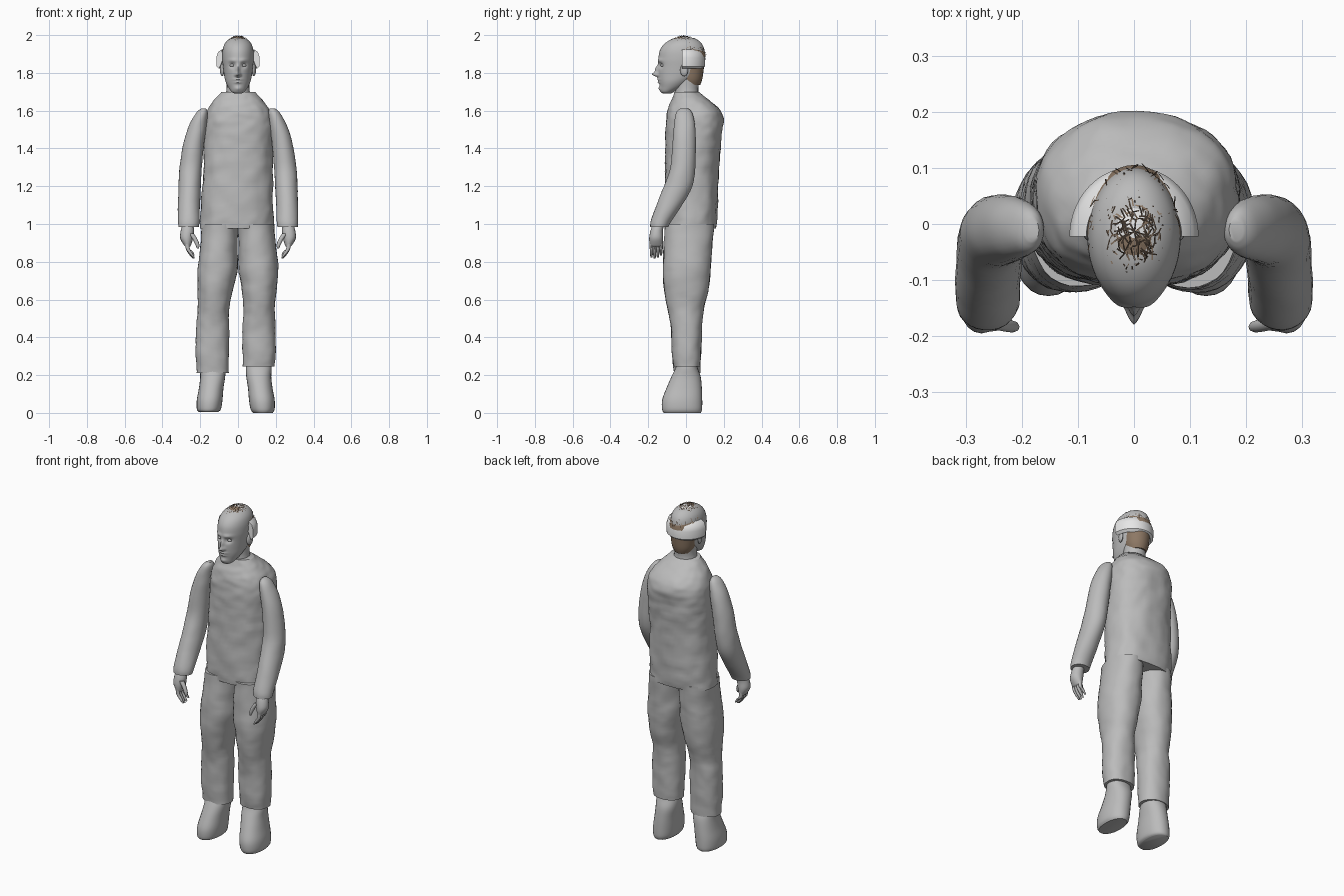
import bpy, bmesh, math, random
from mathutils import Vector, noise

random.seed(4)
if "Cube" in bpy.data.objects:
    bpy.data.objects.remove(bpy.data.objects["Cube"])


def material(name, r, g, b):
    m = bpy.data.materials.new(name)
    m.use_nodes = True
    m.diffuse_color = (r, g, b, 1)
    m.node_tree.nodes["Principled BSDF"].inputs["Base Color"].default_value = (r, g, b, 1)
    return m


GREY = material("plain grey", 0.5, 0.5, 0.5)
WHITE = material("pale band", 0.8, 0.8, 0.8)
BROWN = material("brown hair", 0.27, 0.19, 0.13)
DARK = material("dark hair", 0.05, 0.035, 0.025)


def finish(name, bm, mats, angle=50):
    bmesh.ops.recalc_face_normals(bm, faces=bm.faces)
    me = bpy.data.meshes.new(name)
    bm.to_mesh(me)
    bm.free()
    ob = bpy.data.objects.new(name, me)
    bpy.context.collection.objects.link(ob)
    for m in mats:
        me.materials.append(m)
    bpy.ops.object.select_all(action='DESELECT')
    ob.select_set(True)
    bpy.context.view_layer.objects.active = ob
    bpy.ops.object.shade_smooth_by_angle(angle=math.radians(angle))
    return ob


def spline(rows, steps):
    """Smooth interpolation through profile rows."""
    out = []
    for i in range(len(rows) - 1):
        a, b, c, d = (rows[max(0, min(len(rows) - 1, i + k))] for k in (-1, 0, 1, 2))
        for s in range(steps):
            t = s / steps
            out.append([0.5 * (2 * q + (r - p) * t + (2 * p - 5 * q + 4 * r - w) * t * t
                               + (3 * q - p - 3 * r + w) * t ** 3)
                        for p, q, r, w in zip(a, b, c, d)])
    return out + [list(rows[-1])]


def loft(name, rows, sides=28, steps=4, power=2.0, lumps=0.0, mat=GREY, side=1, shape=None):
    """Skin over rings given as (z, centre x, centre y, radius x, radius y)."""
    bm = bmesh.new()
    rings = []
    for z, cx, cy, rx, ry in spline(rows, steps):
        ring = []
        for k in range(sides):
            a = math.tau * k / sides
            c, s = math.cos(a), math.sin(a)
            x = math.copysign(abs(c) ** (2 / power), c) * rx
            y = math.copysign(abs(s) ** (2 / power), s) * ry
            p = Vector((side * (cx + x), cy + y, z))
            if shape:
                shape(p)
            if lumps:
                n = noise.noise(p * 13) + 0.6 * noise.noise(p * 30)
                p += Vector((side * c, s, 0)) * n * lumps
            ring.append(bm.verts.new(p))
        rings.append(ring)
    for a, b in zip(rings, rings[1:]):
        for k in range(sides):
            j = (k + 1) % sides
            bm.faces.new((a[k], a[j], b[j], b[k]))
    bm.faces.new(rings[0])
    bm.faces.new(rings[-1])
    return finish(name, bm, [mat])


def ellipsoid(name, centre, radii, mat=GREY, tilt=0):
    bm = bmesh.new()
    bmesh.ops.create_uvsphere(bm, u_segments=16, v_segments=10, radius=1)
    bmesh.ops.scale(bm, vec=radii, verts=bm.verts)
    ob = finish(name, bm, [mat])
    ob.location = centre
    ob.rotation_euler.z = tilt
    return ob


# Jacket body
loft("jacket_body", [
    (0.975, -0.005, 0.025, 0.195, 0.135), (1.1, -0.005, 0.028, 0.19, 0.14),
    (1.3, 0, 0.032, 0.185, 0.143), (1.45, 0.003, 0.04, 0.185, 0.148),
    (1.55, 0.005, 0.046, 0.18, 0.152), (1.61, 0.004, 0.04, 0.16, 0.135),
    (1.66, 0, 0.02, 0.125, 0.095), (1.7, 0, 0.003, 0.088, 0.064)],
    sides=56, steps=8, power=2.3, lumps=0.006)

for side, label in ((1, "left"), (-1, "right")):
    # Sleeve, bent forward at the elbow
    loft(label + "_sleeve", [
        (1.612, 0.182, -0.01, 0.012, 0.02), (1.59, 0.19, -0.01, 0.03, 0.042),
        (1.52, 0.213, -0.008, 0.047, 0.056), (1.42, 0.235, -0.01, 0.055, 0.062),
        (1.3, 0.25, -0.017, 0.059, 0.066), (1.2, 0.256, -0.042, 0.059, 0.076),
        (1.1, 0.26, -0.088, 0.058, 0.068), (1.02, 0.261, -0.13, 0.057, 0.056),
        (0.985, 0.262, -0.142, 0.054, 0.048)],
        sides=26, lumps=0.002, side=side)
    # Hand with curled fingers and thumb
    loft(label + "_palm", [
        (1.0, 0.265, -0.145, 0.028, 0.03), (0.965, 0.268, -0.155, 0.035, 0.033),
        (0.925, 0.272, -0.158, 0.034, 0.037), (0.89, 0.268, -0.158, 0.02, 0.034),
        (0.88, 0.266, -0.158, 0.012, 0.028)], sides=16, side=side)
    for i in range(4):
        y = -0.183 + i * 0.017
        drop = (0.005, 0, 0.004, 0.016)[i]
        loft(f"{label}_finger_{i + 1}", [
            (0.91, 0.27, y, 0.012, 0.01), (0.87, 0.266, y, 0.011, 0.009),
            (0.84 + drop, 0.25, y, 0.01, 0.008), (0.818 + drop, 0.234, y, 0.005, 0.005)],
            sides=8, side=side)
    loft(label + "_thumb", [
        (0.95, 0.25, -0.175, 0.016, 0.013), (0.92, 0.228, -0.18, 0.013, 0.012),
        (0.89, 0.215, -0.183, 0.011, 0.01), (0.87, 0.212, -0.184, 0.005, 0.005)],
        sides=8, side=side)

    # Trouser leg and boot, the right one set slightly wider and lower
    out = 0.0 if side > 0 else 0.024
    low = 0.245 if side > 0 else 0.21
    loft(label + "_trouser_leg", [
        (low, 0.11 + out, 0.005, 0.084, 0.07), (0.32, 0.112 + out, 0.003, 0.088, 0.078),
        (0.45, 0.11 + out, 0.002, 0.087, 0.083), (0.55, 0.11 + out * 0.8, -0.002, 0.083, 0.095),
        (0.65, 0.112 + out * 0.4, 0.002, 0.092, 0.117), (0.76, 0.108, 0.005, 0.106, 0.126),
        (0.86, 0.102, 0.01, 0.1, 0.128), (1.0, 0.096, 0.018, 0.094, 0.13)],
        sides=36, steps=6, power=2.2, lumps=0.004, side=side)
    loft(label + "_boot", [
        (0.0 if side > 0 else 0.006, 0.132 + out, -0.02, 0.052, 0.098),
        (0.02, 0.13 + out, -0.021, 0.064, 0.106), (0.07, 0.126 + out, -0.02, 0.068, 0.106),
        (0.13, 0.118 + out, -0.01, 0.065, 0.094), (0.19, 0.11 + out, 0.0, 0.066, 0.078),
        (0.24, 0.11 + out, 0.003, 0.068, 0.058), (0.28, 0.11 + out, 0.003, 0.06, 0.05)],
        sides=28, power=2.2, side=side)

# Neck and head
loft("neck", [(1.67, 0, 0.005, 0.07, 0.066), (1.72, 0, 0.003, 0.06, 0.062),
              (1.8, 0, 0.01, 0.062, 0.07)], sides=24)


def face_shape(p):
    """Press eye sockets and raise the nose, lips, brow and chin."""
    def bump(x, z, wx, wz):
        return math.exp(-((abs(p.x) - x) / wx) ** 2 - ((p.z - z) / wz) ** 2)
    if p.y < -0.06:
        p.y += 0.014 * bump(0.03, 1.84, 0.015, 0.013)
        p.y -= 0.007 * bump(0.028, 1.866, 0.022, 0.009)
        p.y -= 0.030 * bump(0, 1.792, 0.011, 0.012) + 0.017 * bump(0, 1.818, 0.009, 0.02)
        p.y -= 0.008 * bump(0.012, 1.789, 0.006, 0.007)
        p.y -= 0.008 * bump(0, 1.765, 0.022, 0.006) + 0.008 * bump(0, 1.75, 0.018, 0.006)
        p.y -= 0.008 * bump(0, 1.717, 0.02, 0.012)


loft("head", [
    (1.69, 0, -0.1, 0.018, 0.02), (1.7, 0, -0.098, 0.034, 0.036),
    (1.725, 0, -0.075, 0.052, 0.063), (1.755, 0, -0.055, 0.066, 0.088),
    (1.79, 0, -0.034, 0.074, 0.113), (1.83, 0, -0.026, 0.079, 0.121),
    (1.875, 0, -0.023, 0.083, 0.123), (1.92, 0, -0.02, 0.081, 0.118),
    (1.955, 0, -0.015, 0.07, 0.098), (1.98, 0, -0.01, 0.045, 0.062),
    (1.988, 0, -0.008, 0.012, 0.018)], sides=96, steps=7, shape=face_shape)

for side, label in ((1, "left"), (-1, "right")):
    ellipsoid(label + "_eyeball", (side * 0.031, -0.123, 1.84), (0.013, 0.012, 0.008))
    ellipsoid(label + "_ear", (side * 0.084, -0.01, 1.815), (0.01, 0.022, 0.033), tilt=side * -0.3)

# Pale half band wrapping the back of the head
bm = bmesh.new()
profile = ((0.1, 1.822), (0.114, 1.835), (0.115, 1.88), (0.106, 1.91), (0.085, 1.925), (0.08, 1.87))
rings = []
for k in range(33):
    a = math.pi * k / 32
    rings.append([bm.verts.new((r * math.cos(a), -0.022 + r * 1.08 * math.sin(a), z))
                  for r, z in profile])
for a, b in zip(rings, rings[1:]):
    for k in range(len(profile)):
        j = (k + 1) % len(profile)
        bm.faces.new((a[k], a[j], b[j], b[k]))
bm.faces.new(rings[0])
bm.faces.new(rings[-1])
finish("head_band", bm, [WHITE], 40)


def scalp(az, el, lift=1.0):
    """Point on the scalp from an azimuth and elevation."""
    return Vector((0.088 * lift * math.cos(el) * math.cos(az),
                   -0.012 + 0.118 * lift * math.cos(el) * math.sin(az),
                   1.872 + 0.121 * lift * math.sin(el)))


# Scalp covering: brown fringe and back, pale crown between
bm = bmesh.new()
bmesh.ops.create_uvsphere(bm, u_segments=40, v_segments=28, radius=1)
for v in bm.verts:
    v.co = Vector((v.co.x * 0.088, -0.012 + v.co.y * 0.118, 1.872 + v.co.z * 0.121))
gone = []
for f in bm.faces:
    c = f.calc_center_median()
    if c.z < 1.94 - 0.25 * max(0, c.y + 0.11):
        gone.append(f)
    f.material_index = 1 if -0.022 < c.y < 0.055 and c.z > 1.92 else 0
bmesh.ops.delete(bm, geom=gone, context='FACES')
finish("hair_cap", bm, [BROWN, WHITE])

# Hair at the nape
loft("nape_hair", [(1.735, 0, 0.02, 0.05, 0.055), (1.77, 0, 0.022, 0.064, 0.065),
                   (1.83, 0, 0.02, 0.072, 0.075)], sides=24, mat=BROWN)

# Loose strands laid in random directions over the scalp and nape
bm = bmesh.new()
for i in range(420):
    az = random.uniform(0, math.tau)
    front = math.sin(az) < 0
    el = random.uniform(0.55 if front else 0.3, 1.45)
    if i % 4 == 0:
        az, el = random.uniform(0.5, 2.6), random.uniform(-0.95, -0.4)
    turn = random.uniform(0, math.tau)
    reach = random.uniform(0.12, 0.3)
    step = Vector((math.cos(turn) / max(0.3, math.cos(el)), math.sin(turn))) * reach
    lift = 0.93 if el < 0 else 1.0
    pts = [scalp(az + step.x * t, el + step.y * t, lift + 0.015 + 0.045 * t * random.random())
           for t in (0, 0.5, 1)]
    wide = (pts[2] - pts[0]).cross(pts[1] - Vector((0, -0.01, 1.87))).normalized() * 0.0013
    left = [bm.verts.new(p - wide) for p in pts]
    right = [bm.verts.new(p + wide) for p in pts]
    for k in range(2):
        f = bm.faces.new((left[k], left[k + 1], right[k + 1], right[k]))
        f.material_index = 1 if i % 3 else 0
for v in bm.verts:
    v.co.z = min(v.co.z, 2.0)
finish("hair_strands", bm, [BROWN, DARK])
